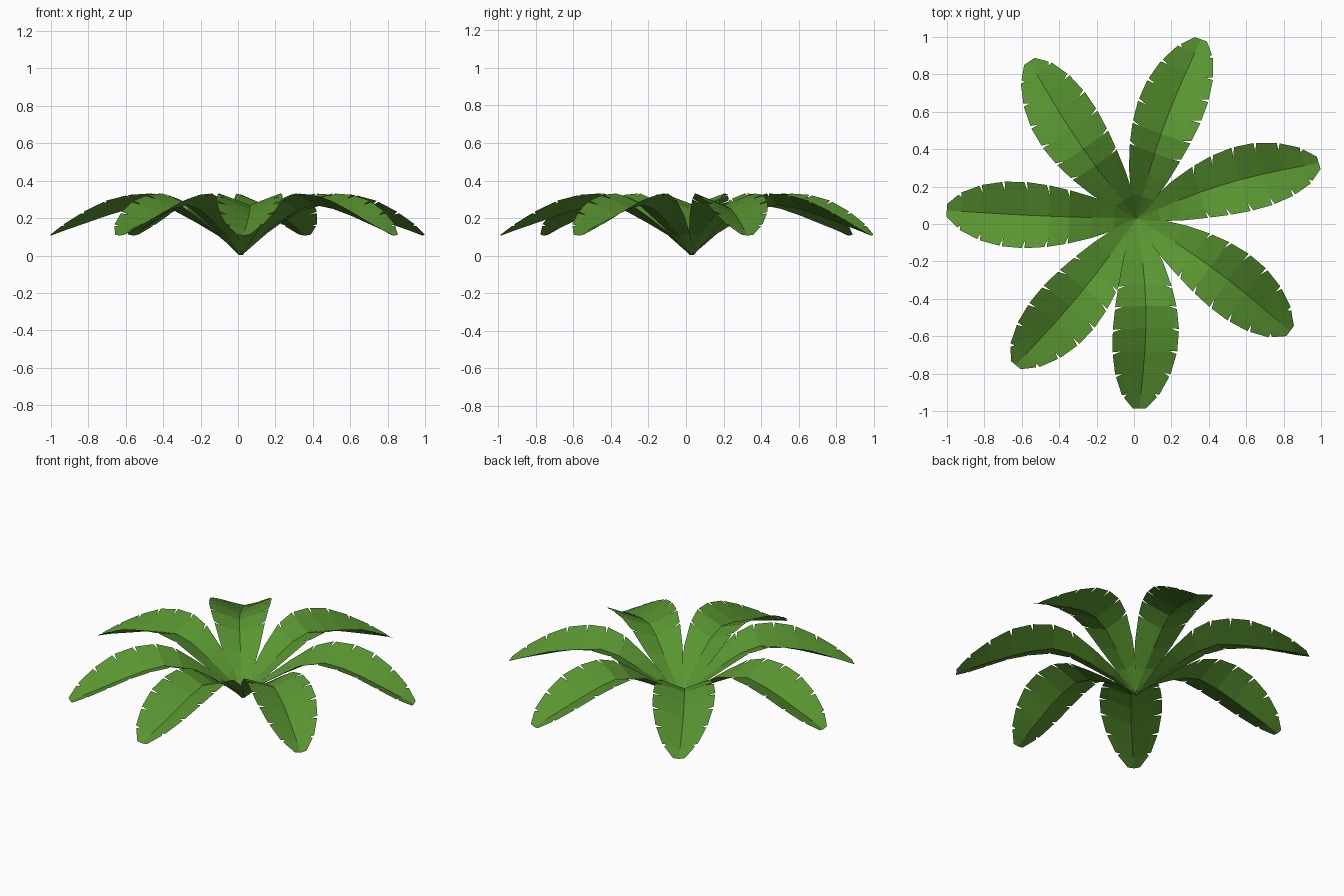
import bpy, math
from mathutils import Vector, Matrix

if "Cube" in bpy.data.objects:
    bpy.data.objects.remove(bpy.data.objects["Cube"])

CENTRE = Vector((0.015, 0.03, 0))
# Per leaf: direction in degrees, sideways bow
LEAVES = [(17, 0.038), (70.3, 0.030), (124.4, 0.026), (177.6, 0.008),
          (230.5, 0.022), (270.8, 0.042), (323.7, 0.026)]

# Leaf stations: distance out, midrib height, half width, edge rise
STATIONS = [
    (0.00, 0.003, 0.012, 0.000),
    (0.12, 0.105, 0.066, 0.015),
    (0.24, 0.177, 0.110, 0.036),
    (0.36, 0.242, 0.142, 0.056),
    (0.47, 0.270, 0.164, 0.062),
    (0.59, 0.250, 0.177, 0.075),
    (0.71, 0.215, 0.174, 0.080),
    (0.83, 0.173, 0.150, 0.064),
    (0.94, 0.135, 0.104, 0.035),
    (1.017, 0.106, 0.034, 0.006),
]
FIRST_NOTCH = 3

green = bpy.data.materials.new("leaf_green")
green.diffuse_color = (0.10, 0.30, 0.03, 1)
green.use_nodes = True
green.node_tree.nodes["Principled BSDF"].inputs["Base Color"].default_value = green.diffuse_color


def sample(r):
    """Interpolate the stations at distance r."""
    for a, b in zip(STATIONS, STATIONS[1:]):
        if r <= b[0]:
            t = (r - a[0]) / (b[0] - a[0])
            return [p + (q - p) * t for p, q in zip(a, b)]
    return STATIONS[-1]


def point(r, side, frac, bow):
    """Point on the folded blade; frac runs from midrib (0) to edge (1)."""
    r, z, w, rise = sample(r)
    bend = bow * math.sin(math.pi * min(r, 1))
    return Vector((r, bend + side * w * frac, z + rise * frac))


def make_leaf(name, angle, bow):
    verts, faces = [], []

    def add(*args):
        verts.append(point(*args, bow))
        return len(verts) - 1

    last = len(STATIONS) - 1
    rib = [add(s[0], 0, 0) for s in STATIONS]
    for side in (1, -1):
        inner, before, after = [], [], []
        for i, s in enumerate(STATIONS):
            inner.append(add(s[0], side, 0.72))
            if FIRST_NOTCH <= i < last:
                # narrow slit in the blade edge, leaning to the tip
                before.append(add(s[0] + 0.004, side, 1))
                after.append(add(s[0] + 0.018, side, 1))
            else:
                e = add(s[0], side, 1)
                before.append(e)
                after.append(e)
        for i in range(last):
            quads = [(rib[i], rib[i + 1], inner[i + 1], inner[i]),
                     (inner[i], inner[i + 1], before[i + 1], after[i])]
            faces += [q if side > 0 else q[::-1] for q in quads]

    mesh = bpy.data.meshes.new(name)
    mesh.from_pydata(verts, [], faces)
    mesh.transform(Matrix.Translation(CENTRE) @ Matrix.Rotation(math.radians(angle), 4, 'Z'))
    mesh.materials.append(green)
    bpy.context.collection.objects.link(bpy.data.objects.new(name, mesh))


# Seven leaves fanned around the crown
for n, (angle, bow) in enumerate(LEAVES, 1):
    make_leaf(f"leaf_{n}", angle, bow)
